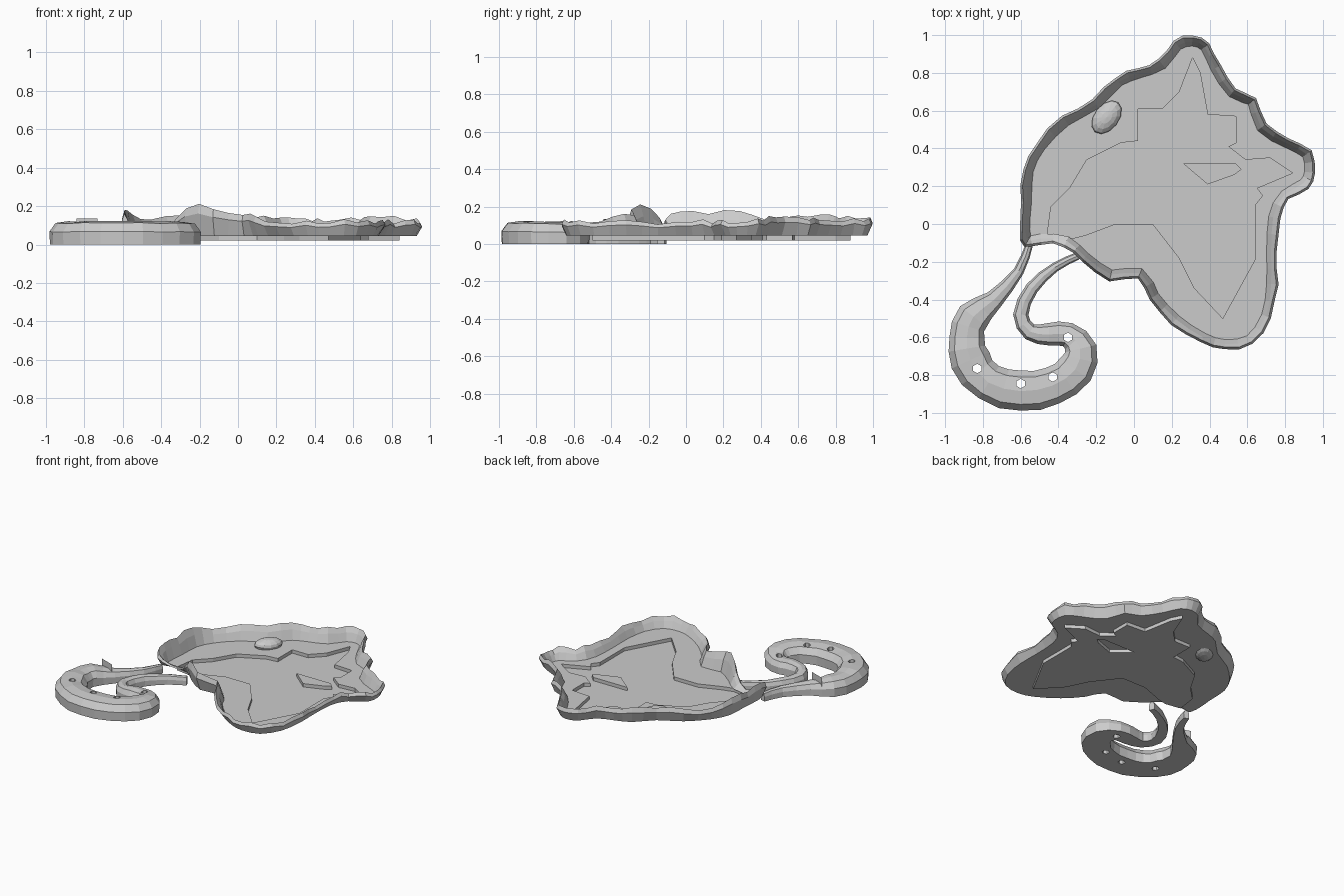
import bpy, bmesh, math, random
from mathutils import Vector

if "Cube" in bpy.data.objects:
    bpy.data.objects.remove(bpy.data.objects["Cube"])
random.seed(4)

LEDGE, BASIN = 0.045, 0.02


def make(name, bm):
    bmesh.ops.recalc_face_normals(bm, faces=bm.faces)
    me = bpy.data.meshes.new(name)
    bm.to_mesh(me)
    bm.free()
    ob = bpy.data.objects.new(name, me)
    bpy.context.collection.objects.link(ob)
    return ob


def smooth_path(pts, n, closed):
    # Catmull-Rom resampling of 3-component points
    out, c = [], len(pts)
    get = lambda i: Vector(pts[i % c] if closed else pts[max(0, min(c - 1, i))])
    for i in range(c if closed else c - 1):
        a, b, d, e = (get(i + k) for k in (-1, 0, 1, 2))
        for s in range(n):
            t = s / n
            out.append(0.5 * (2 * b + (d - a) * t + (2 * a - 5 * b + 4 * d - e) * t * t
                              + (3 * b - a - 3 * d + e) * t ** 3))
    if not closed:
        out.append(get(c - 1))
    return out


def left_normals(path, closed):
    res, c = [], len(path)
    for i in range(c):
        a = path[(i - 1) % c] if closed else path[max(0, i - 1)]
        b = path[(i + 1) % c] if closed else path[min(c - 1, i + 1)]
        d = b - a
        res.append(Vector((-d.y, d.x, 0)).normalized())
    return res


def skin(bm, sections, ring_closed, path_closed):
    # quads between successive cross-sections
    rows = [[bm.verts.new(p) for p in s] for s in sections]
    m = len(rows[0])
    for i in range(len(rows) if path_closed else len(rows) - 1):
        a, b = rows[i], rows[(i + 1) % len(rows)]
        for j in range(m if ring_closed else m - 1):
            k = (j + 1) % m
            bm.faces.new((a[j], a[k], b[k], b[j]))
    return rows


def fill(name, loops, z):
    # flat sheet with holes
    bm = bmesh.new()
    edges = []
    for lp in loops:
        vs = [bm.verts.new((p[0], p[1], z)) for p in lp]
        edges += [bm.edges.new((vs[i], vs[(i + 1) % len(vs)])) for i in range(len(vs))]
    bmesh.ops.triangle_fill(bm, edges=edges, use_beauty=True, normal=(0, 0, 1))
    return make(name, bm)


def wall(name, lp):
    bm = bmesh.new()
    skin(bm, [[(p[0], p[1], BASIN), (p[0], p[1], LEDGE)] for p in lp], False, True)
    return make(name, bm)


# Tray outline, clockwise: x, y, rim height
outline = [
    (-.61, -.03, .18), (-.60, .12, .17), (-.59, .29, .17), (-.52, .43, .14), (-.38, .57, .14),
    (-.22, .66, .15), (-.10, .78, .15), (.02, .83, .14), (.13, .87, .14), (.21, .97, .13),
    (.31, 1.0, .135), (.40, .96, .13), (.46, .84, .13), (.54, .72, .13), (.65, .67, .13),
    (.70, .53, .15), (.82, .46, .14), (.94, .39, .13), (.96, .27, .12), (.92, .19, .12),
    (.82, .13, .12), (.77, .03, .12), (.76, -.15, .11), (.76, -.32, .13), (.73, -.50, .12),
    (.63, -.64, .12), (.48, -.67, .12), (.35, -.63, .12), (.20, -.53, .12), (.08, -.40, .14),
    (.02, -.29, .16), (-.13, -.30, .19), (-.28, -.20, .20), (-.37, -.12, .09),
    (-.49, -.11, .06), (-.58, -.12, .12)]
path = smooth_path(outline, 2, True)
norms = left_normals(path, True)
sections, base = [], []
for p, n in zip(path, norms):
    h = max(.055, p.z + random.uniform(-.012, .012))
    j = random.uniform(-.008, .006)
    at = lambda off, z: Vector((p.x, p.y, z)) + n * off
    base.append(at(-.03, LEDGE))
    sections.append([at(-.058, LEDGE + .001), at(-.034, LEDGE + (h - LEDGE) * .62),
                     at(-.012 + j, h), at(j, LEDGE + (h - LEDGE) * .7), at(-.03, LEDGE)])
bm = bmesh.new()
skin(bm, sections, False, True)
make("rocky_rim", bm)

# Stepped floor: upper ledge, star-shaped lower basin, small raised island
basin = [(-.46, -.06), (-.44, .09), (-.34, .19), (-.25, .34), (-.07, .43), (.02, .44), (.02, .61),
         (.15, .61), (.24, .70), (.31, .88), (.35, .80), (.39, .58), (.54, .57), (.54, .43),
         (.50, .41), (.59, .34), (.72, .35), (.84, .27), (.65, .19), (.68, .15), (.64, .10),
         (.64, -.19), (.47, -.50), (.32, -.34), (.24, -.18), (.10, 0), (-.10, 0), (-.26, -.06),
         (-.34, -.08)]
island = [(.26, .32), (.54, .32), (.57, .29), (.53, .26), (.39, .21)]
fill("floor_ledge", [base, basin], LEDGE)
fill("floor_basin", [basin, island], BASIN)
fill("floor_island", [island], LEDGE)
wall("basin_wall", basin)
wall("island_wall", island)

# Hooked tail: x, y, half width
hook = [
    (-.555, -.11, .02), (-.61, -.25, .028), (-.74, -.40, .05), (-.85, -.49, .085),
    (-.885, -.60, .09), (-.865, -.72, .105), (-.77, -.84, .10), (-.60, -.885, .105),
    (-.43, -.855, .10), (-.31, -.77, .098), (-.285, -.66, .085), (-.35, -.585, .065),
    (-.45, -.585, .06), (-.55, -.57, .045), (-.60, -.48, .04), (-.54, -.34, .035),
    (-.42, -.23, .025), (-.30, -.17, .02)]
path = smooth_path(hook, 2, False)
norms = left_normals(path, False)
sections = []
for p, n in zip(path, norms):
    w = p.z
    h = min(.122, .048 + .75 * w)
    wl, wr = (w * random.uniform(.96, 1.05) for _ in range(2))
    at = lambda off, z: Vector((p.x, p.y, z)) + n * off
    h += random.uniform(-.003, .003)
    sections.append([at(wl * .97, 0), at(wl, h * .55), at(wl * .68, h * .92), at(0, h),
                     at(-wr * .68, h * .92), at(-wr, h * .55), at(-wr * .97, 0)])
bm = bmesh.new()
rows = skin(bm, sections, True, False)
bm.faces.new(rows[0])
bm.faces.new(rows[-1])
tail = make("hooked_tail", bm)

# Hexagonal through holes
bm = bmesh.new()
for x, y in [(-.83, -.765), (-.60, -.845), (-.43, -.81), (-.35, -.60)]:
    r = bmesh.ops.create_cone(bm, cap_ends=True, segments=6, radius1=.025, radius2=.025, depth=.5)
    bmesh.ops.translate(bm, verts=r["verts"], vec=(x, y, .05))
cutter = make("hole_cutter", bm)
cutter.hide_render = True
cutter.hide_viewport = True
mod = tail.modifiers.new("holes", "BOOLEAN")
mod.object = cutter
mod.operation = 'DIFFERENCE'
mod.solver = 'EXACT'

# Thin upright fin where the left arm meets the hook
bm = bmesh.new()
bm.faces.new([bm.verts.new(p) for p in
              [(-.84, -.40, .02), (-.73, -.44, .02), (-.73, -.44, .135), (-.84, -.40, .135)]])
make("arm_fin", bm)

# Oval pod on the ledge
bm = bmesh.new()
bmesh.ops.create_uvsphere(bm, u_segments=12, v_segments=8, radius=1)
pod = make("oval_pod", bm)
pod.scale = (.065, .10, .042)
pod.rotation_euler = (0, 0, math.radians(-38))
pod.location = (-.145, .565, .062)
